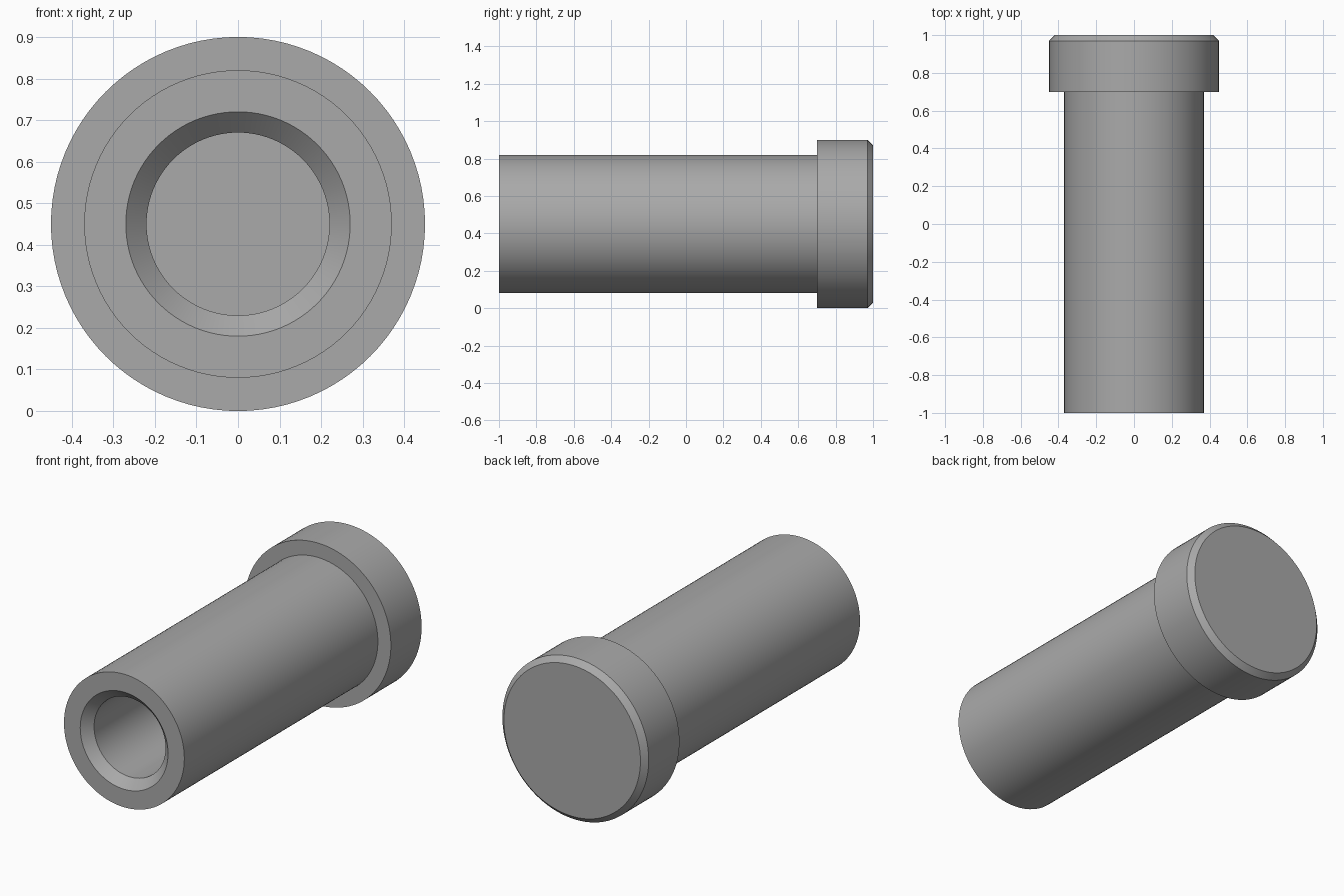
import bpy, bmesh, math
from mathutils import Vector

if "Cube" in bpy.data.objects:
    bpy.data.objects.remove(bpy.data.objects["Cube"])

SIDES = 96
CENTER_Z = 0.45

grey = bpy.data.materials.new("plain grey")
grey.diffuse_color = (0.4, 0.4, 0.4, 1)
grey.use_nodes = True
grey.node_tree.nodes["Principled BSDF"].inputs["Base Color"].default_value = grey.diffuse_color

# Half section as (radius, y): blind bore, chamfered mouth, shank, collar, chamfered cap
profile = [
    (0.22, 0.50), (0.22, -0.95), (0.27, -1.0),
    (0.37, -1.0), (0.37, 0.70),
    (0.45, 0.70), (0.45, 0.97), (0.42, 1.0),
]


def lathe(name, points):
    """Spin a section around the y axis and close both ends with flat discs."""
    bm = bmesh.new()
    rings = []
    for r, y in points:
        rings.append([bm.verts.new(Vector((
            r * math.cos(2 * math.pi * i / SIDES), y,
            CENTER_Z + r * math.sin(2 * math.pi * i / SIDES))))
            for i in range(SIDES)])
    for a, b in zip(rings, rings[1:]):
        for i in range(SIDES):
            j = (i + 1) % SIDES
            bm.faces.new((a[i], a[j], b[j], b[i]))
    bm.faces.new(rings[0])
    bm.faces.new(rings[-1])
    bmesh.ops.recalc_face_normals(bm, faces=bm.faces)
    mesh = bpy.data.meshes.new(name)
    bm.to_mesh(mesh)
    bm.free()
    mesh.materials.append(grey)
    obj = bpy.data.objects.new(name, mesh)
    bpy.context.collection.objects.link(obj)
    return obj


# Headed pin with blind bore
pin = lathe("headed_pin", profile)
bpy.context.view_layer.objects.active = pin
pin.select_set(True)
bpy.ops.object.shade_smooth_by_angle(angle=math.radians(30))
